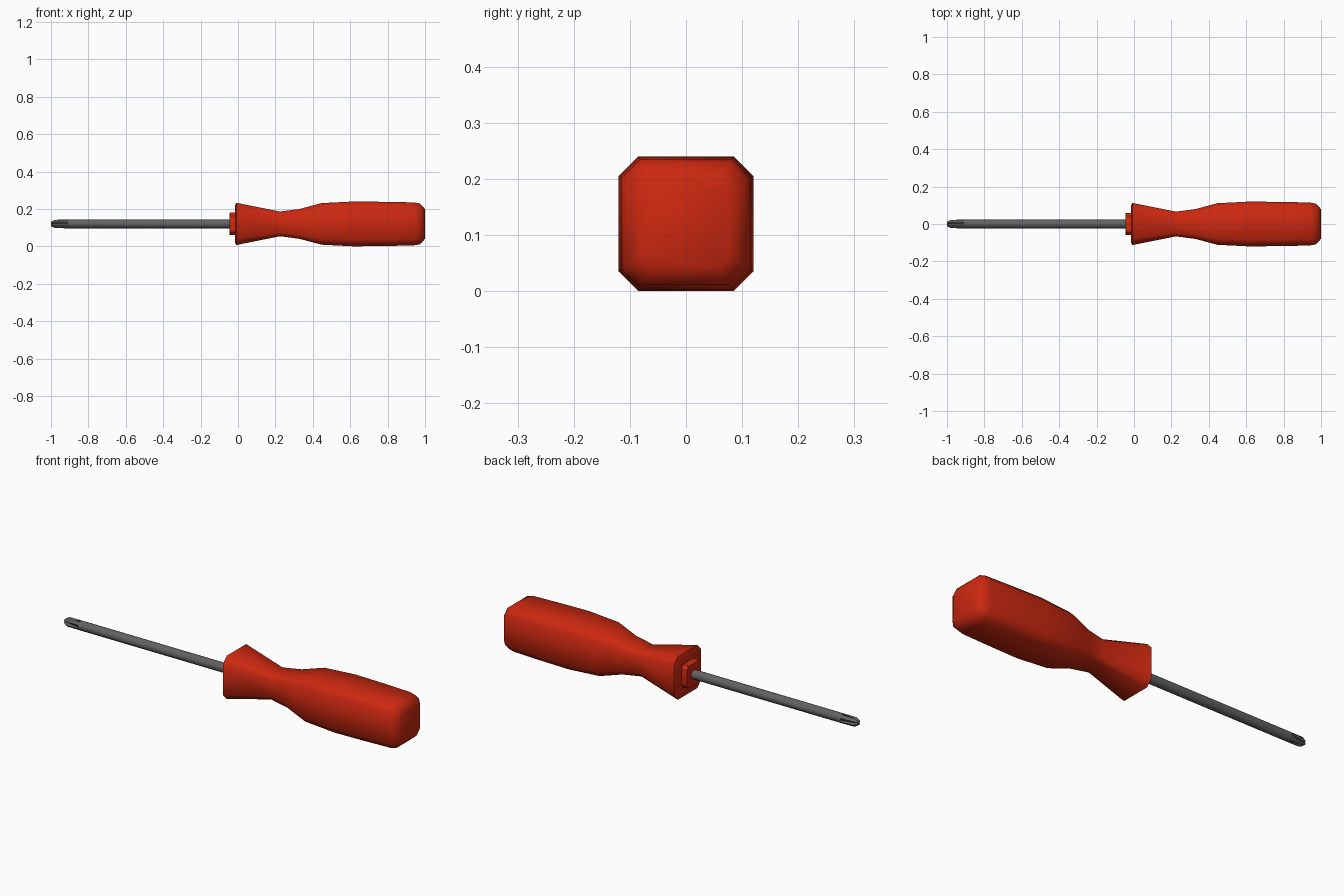
import bpy, bmesh, math

if "Cube" in bpy.data.objects:
    bpy.data.objects.remove(bpy.data.objects["Cube"])

AXIS_Z = 0.12


def material(name, color):
    m = bpy.data.materials.new(name)
    m.diffuse_color = (*color, 1)
    m.use_nodes = True
    m.node_tree.nodes["Principled BSDF"].inputs["Base Color"].default_value = m.diffuse_color
    return m


def loft(name, rings, mat, angle):
    """Skin a list of (x, [(y, z), ...]) rings and cap both ends."""
    bm = bmesh.new()
    loops = [[bm.verts.new((x, y, AXIS_Z + z)) for y, z in pts] for x, pts in rings]
    n = len(loops[0])
    for a, b in zip(loops, loops[1:]):
        for i in range(n):
            j = (i + 1) % n
            bm.faces.new((a[i], a[j], b[j], b[i]))
    bm.faces.new(loops[0])
    bm.faces.new(loops[-1])
    bmesh.ops.recalc_face_normals(bm, faces=bm.faces)
    mesh = bpy.data.meshes.new(name)
    bm.to_mesh(mesh)
    bm.free()
    mesh.materials.append(mat)
    obj = bpy.data.objects.new(name, mesh)
    bpy.context.collection.objects.link(obj)
    bpy.ops.object.select_all(action='DESELECT')
    obj.select_set(True)
    bpy.context.view_layer.objects.active = obj
    bpy.ops.object.shade_smooth_by_angle(angle=math.radians(angle))
    return obj


def octagon(h, k=0.71):
    """Square of half-width h with chamfered corners."""
    c = h * k
    return [(h, -c), (h, c), (c, h), (-c, h), (-h, c), (-h, -c), (-c, -h), (c, -h)]


def fluted(r, depth, sides=16):
    """Circle with four grooves facing up, down, front and back."""
    pts = []
    for i in range(sides):
        a = math.tau * i / sides
        s = r * (1 - depth if i % 4 == 0 else 1)
        pts.append((s * math.cos(a), s * math.sin(a)))
    return pts


red = material("red_plastic", (0.6, 0.021, 0.005))
steel = material("dark_steel", (0.12, 0.12, 0.12))

# Handle: flared guard, narrow neck, thick grip, rounded butt
profile = [(-0.015, 0.101), (-0.009, 0.113), (0.225, 0.066), (0.33, 0.080),
           (0.445, 0.111), (0.62, 0.120), (0.79, 0.118), (0.94, 0.115),
           (0.972, 0.109), (0.99, 0.092), (1.0, 0.078)]
loft("handle", [(x, octagon(h)) for x, h in profile], red, 46)

# Collar where the shaft enters the handle
loft("collar", [(-0.046, octagon(0.057)), (-0.042, octagon(0.060)),
                (0.0, octagon(0.060))], red, 40)

# Shaft with a cross-head tip
tip = [(-1.0, 0.013, 0.5), (-0.98, 0.0235, 0.6), (-0.91, 0.024, 0.0), (-0.03, 0.024, 0.0)]
loft("shaft", [(x, fluted(r, d)) for x, r, d in tip], steel, 35)
